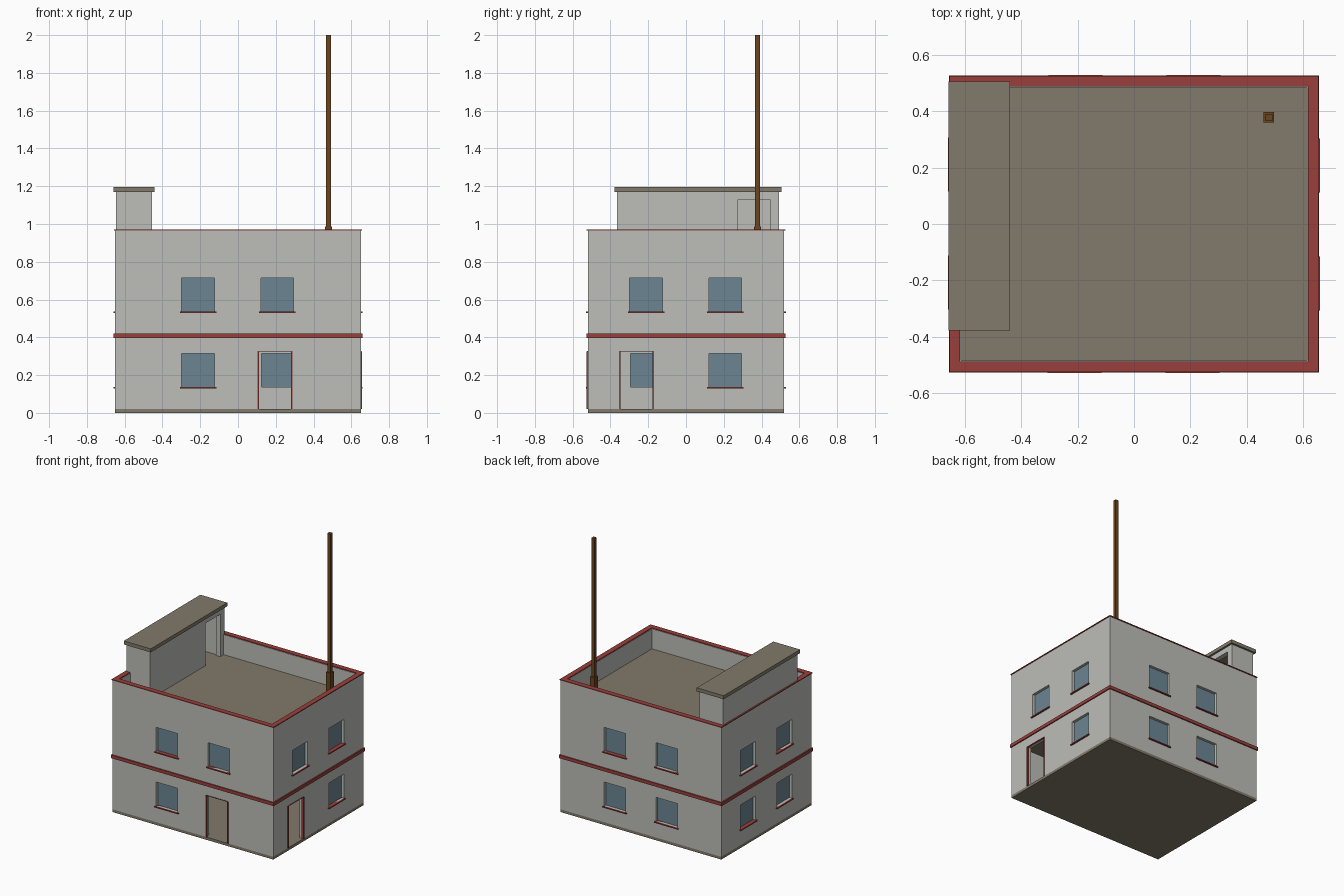
import bpy
import bmesh
from math import radians
from mathutils import Matrix, Vector

default = bpy.data.objects.get("Cube")
if default:
    bpy.data.objects.remove(default)


def material(name, rgb):
    mat = bpy.data.materials.new(name)
    mat.use_nodes = True
    mat.diffuse_color = (*rgb, 1)
    mat.node_tree.nodes["Principled BSDF"].inputs["Base Color"].default_value = (*rgb, 1)
    return mat


WALL = material("pale grey plaster", (0.51, 0.51, 0.48))
STONE = material("brown stone", (0.225, 0.195, 0.145))
RED = material("red trim", (0.32, 0.05, 0.043))
GLASS = material("blue glass", (0.15, 0.235, 0.29))
WOOD = material("dark wood", (0.145, 0.058, 0.014))


def boxes(name, mat, parts):
    """One object from a list of (low corner, high corner, turn) boxes."""
    bm = bmesh.new()
    for low, high, turn in parts:
        low, high = Vector(low), Vector(high)
        place = Matrix.Translation((low + high) / 2) @ Matrix.Diagonal((*(high - low), 1))
        bmesh.ops.create_cube(bm, size=1, matrix=turn @ place)
    mesh = bpy.data.meshes.new(name)
    bm.to_mesh(mesh)
    bm.free()
    if mat:
        mesh.materials.append(mat)
    obj = bpy.data.objects.new(name, mesh)
    bpy.context.collection.objects.link(obj)
    return obj


def box(name, mat, low, high):
    return boxes(name, mat, [(low, high, Matrix())])


def cut(obj, cutter):
    """Subtract the cutter from the object and discard it."""
    mod = obj.modifiers.new("cut", 'BOOLEAN')
    mod.operation = 'DIFFERENCE'
    mod.solver = 'EXACT'
    mod.object = cutter
    bpy.context.view_layer.objects.active = obj
    bpy.ops.object.modifier_apply(modifier=mod.name)
    bpy.data.objects.remove(cutter)


def ring(name, mat, outer, inner, z0, z1):
    """Rectangular frame given by outer and inner half sizes."""
    (ox, oy), (ix, iy) = outer, inner
    obj = box(name, mat, (-ox, -oy, z0), (ox, oy, z1))
    cut(obj, box("cutter", None, (-ix, -iy, z0 - 1), (ix, iy, z1 + 1)))
    return obj


HX, HY, THICK = 0.65, 0.52, 0.035
INNER = (HX - THICK, HY - THICK)
GROUND, STOREY, DOOR_H = 0.02, 0.4, 0.308
FIRST, ROOF, TOP = GROUND + STOREY, GROUND + 2 * STOREY, 0.966

# Outer walls, floors and trim
walls = ring("walls", WALL, (HX, HY), INNER, GROUND, TOP)
box("base_slab", STONE, (-HX, -HY, 0), (HX, HY, GROUND))
for name, level in (("upper_floor", FIRST), ("roof_deck", ROOF)):
    box(name, STONE, (-INNER[0], -INNER[1], level - 0.02), (*INNER, level))
ring("storey_band", RED, (0.658, 0.528), (HX - 0.01, HY - 0.01), FIRST - 0.024, FIRST)
ring("parapet_cap", RED, (0.656, 0.526), (0.618, 0.488), TOP, TOP + 0.006)

# Windows and doors, laid out in each wall's own frame (outside faces -y)
openings, sills, panes, jambs, lintels = [], [], [], [], []
doors = {"front": 0.196, "right": -0.262}
for i, side in enumerate(("front", "right", "back", "left")):
    turn = Matrix.Rotation(radians(90 * i), 4, 'Z')
    face = -(HX if i % 2 else HY)
    for level in (GROUND, FIRST):
        for u in (-0.211, 0.208):
            door = doors.get(side)
            if level == GROUND and door is not None and u * door > 0:
                continue
            z0, z1, w = level + 0.118, level + 0.294, 0.087
            openings.append(((u - w, face - 0.05, z0), (u + w, face + 0.08, z1), turn))
            panes.append(((u - w, face + 0.02, z0), (u + w, face + 0.026, z1), turn))
            sills.append(((u - 0.096, face - 0.01, z0 - 0.008),
                          (u + 0.096, face + 0.02, z0), turn))
    if side in doors:
        u, w, top = doors[side], 0.092, GROUND + DOOR_H
        openings.append(((u - w, face - 0.05, GROUND - 0.01), (u + w, face + 0.08, top), turn))
        for edge in (u - w, u + w - 0.008):
            jambs.append(((edge, face - 0.006, GROUND), (edge + 0.008, face + 0.01, top - 0.004), turn))
        lintels.append(((u - w, face - 0.003, top - 0.004), (u + w, face + 0.01, top), turn))
cut(walls, boxes("cutter", None, openings))
boxes("window_panes", GLASS, panes)
boxes("window_sills", RED, sills)
boxes("door_jambs", RED, jambs)
boxes("door_lintels", RED, lintels)

# Stair house on the roof with an open doorway
x0, x1, y0, y1, eave = -0.645, -0.455, -0.365, 0.492, 1.17
house = box("stair_house", WALL, (x0, y0, ROOF), (x1, y1, eave))
cut(house, box("cutter", None, (x0 + THICK, y0 + THICK, ROOF - 1),
               (x1 - THICK, y1 - THICK, eave + 1)))
cut(house, box("cutter", None, (x1 - 0.06, 0.274, ROOF - 0.1), (x1 + 0.1, 0.446, 1.13)))
box("stair_house_roof", STONE, (x0 - 0.014, y0 - 0.014, eave), (x1 + 0.014, y1 + 0.014, eave + 0.026))

# Flagpole in a square socket
px, py = 0.479, 0.379
for name, r, z1 in (("pole_socket", 0.019, 0.986), ("pole", 0.0125, 2.0)):
    box(name, WOOD, (px - r, py - r, ROOF), (px + r, py + r, z1))
